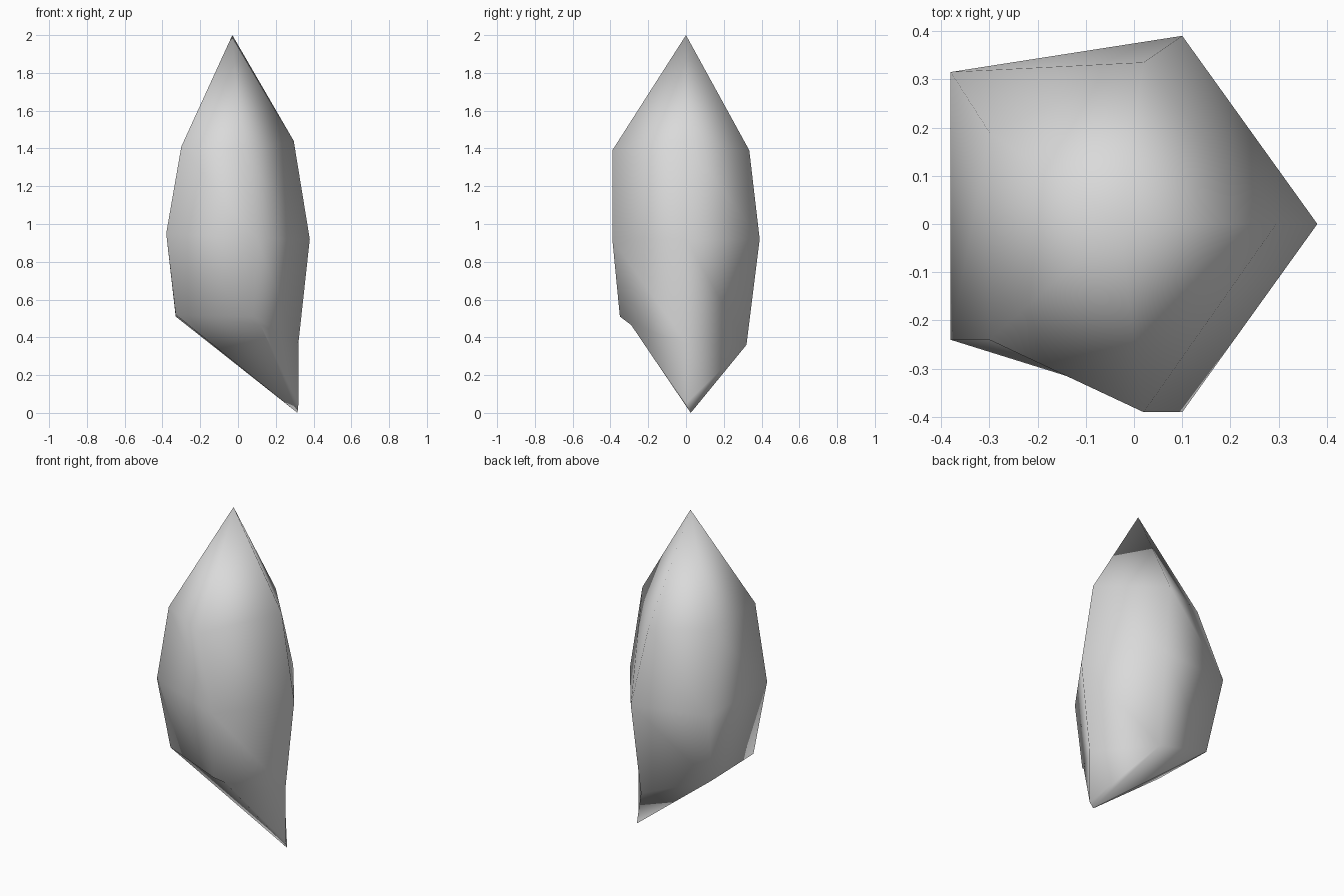
import bpy
import bmesh

default_cube = bpy.data.objects.get("Cube")
if default_cube:
    bpy.data.objects.remove(default_cube, do_unlink=True)

# Plain pale grey surface
grey = bpy.data.materials.new("pale_grey")
grey.use_nodes = True
colour = (0.7, 0.7, 0.7, 1)
grey.diffuse_color = colour
grey.node_tree.nodes["Principled BSDF"].inputs["Base Color"].default_value = colour

# Five-sided cross-sections, counterclockwise from the front right corner
shoulder = [(-.3, -.24, 1.41), (.02, -.39, 1.39), (.295, 0, 1.44), (.02, .335, 1.39), (-.3, .19, 1.41)]
waist = [(-.38, -.24, .95), (.1, -.39, .92), (.38, 0, .92), (.1, .39, .92), (-.38, .315, .95)]
hem = [(-.33, -.18, .52), (.08, -.35, .51), (.32, 0, .37), (.08, .32, .36), (-.33, .23, .51)]
top_point = (-.03, 0, 2)
bottom_point = (.315, .025, 0)
front_fold = (.12, -.29, .465)
stem_corner = (.32, 0, .05)


def build_shell():
    bm = bmesh.new()
    rings = [[bm.verts.new(point) for point in ring] for ring in (shoulder, waist, hem)]
    apex, foot, fold, corner = [
        bm.verts.new(point) for point in (top_point, bottom_point, front_fold, stem_corner)]
    sides = len(shoulder)
    for i in range(sides):
        j = (i + 1) % sides
        # Pointed top
        bm.faces.new((apex, rings[0][i], rings[0][j]))
        # Side walls
        for upper, lower in zip(rings, rings[1:]):
            bm.faces.new((upper[i], lower[i], lower[j], upper[j]))
    # Slanted underside, drawn out to the low tip
    right_front, front, left, back, right_back = rings[-1]
    for face in ((right_front, fold, front), (front, fold, left),
                 (fold, corner, left), (right_front, foot, fold), (fold, foot, corner),
                 (left, corner, back), (corner, foot, back),
                 (back, foot, right_back), (right_back, foot, right_front)):
        bm.faces.new(face)
    bmesh.ops.recalc_face_normals(bm, faces=bm.faces)
    for face in bm.faces:
        face.smooth = True
    mesh = bpy.data.meshes.new("pointed_shard")
    bm.to_mesh(mesh)
    bm.free()
    mesh.materials.append(grey)
    shard = bpy.data.objects.new("pointed_shard", mesh)
    bpy.context.collection.objects.link(shard)


build_shell()
